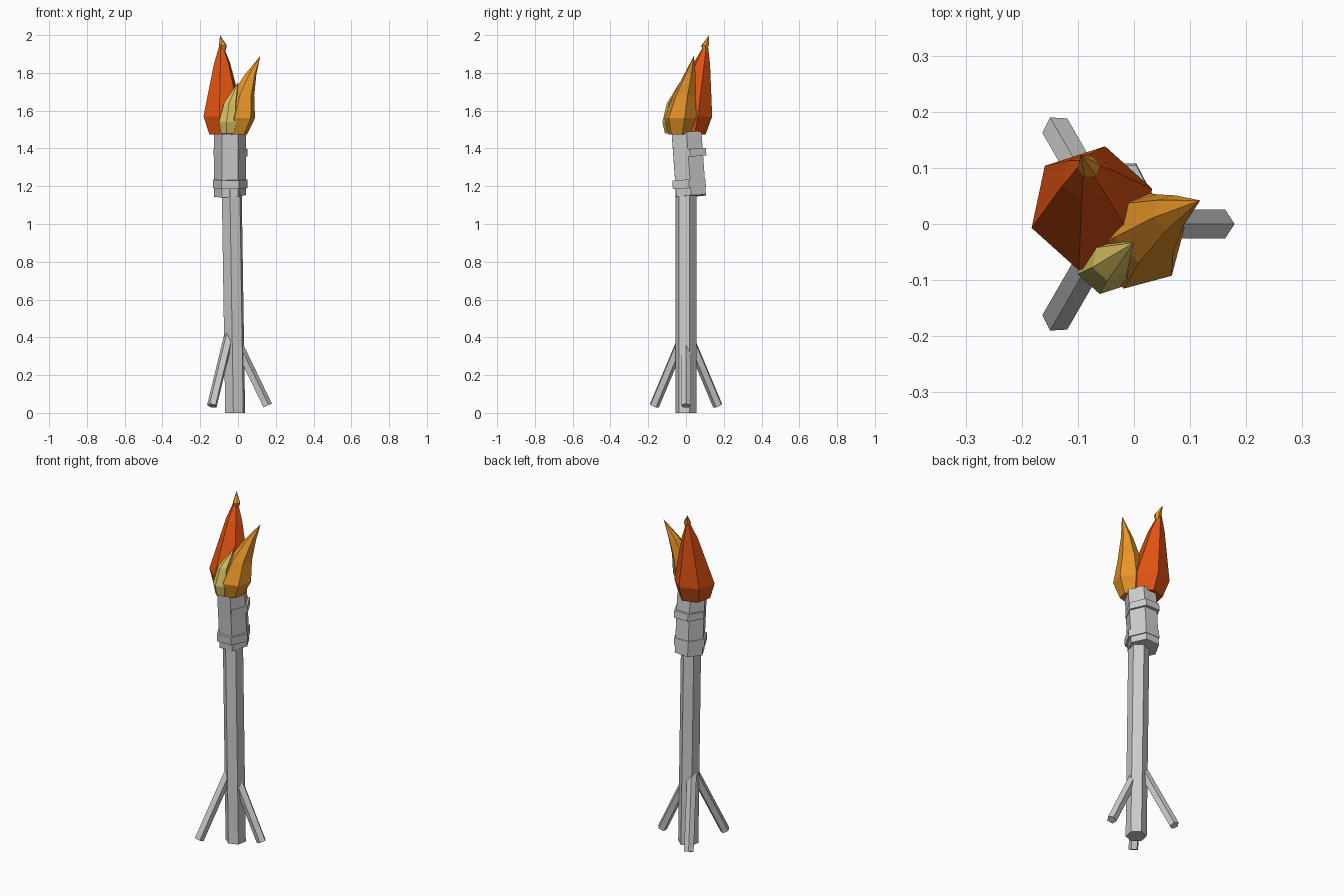
import bpy, bmesh
from math import sin, cos, radians
from mathutils import Vector

cube = bpy.data.objects.get("Cube")
if cube:
    bpy.data.objects.remove(cube, do_unlink=True)


def material(name, rgb):
    m = bpy.data.materials.new(name)
    m.use_nodes = True
    m.diffuse_color = (*rgb, 1)
    m.node_tree.nodes["Principled BSDF"].inputs["Base Color"].default_value = (*rgb, 1)
    return m


grey = material("pale grey", (0.6, 0.6, 0.6))
red = material("red orange", (0.74, 0.085, 0.006))
orange = material("amber", (0.82, 0.31, 0.022))
yellow = material("straw yellow", (0.72, 0.56, 0.13))


def loft(name, mat, rings, sides=6, turn=0, apex=None, tilt=(0, 0), stretch=1):
    """Stack rings (x, y, z, radius), ending in a flat cap or an apex."""
    bm = bmesh.new()
    loops = []
    for x, y, z, r in rings:
        loop = []
        for i in range(sides):
            a = radians(turn) + radians(360) * i / sides
            dx, dy = r * cos(a), r * sin(a) * stretch
            loop.append(bm.verts.new((x + dx, y + dy, z + dx * tilt[0] + dy * tilt[1])))
        loops.append(loop)
    for low, high in zip(loops, loops[1:]):
        for i in range(sides):
            j = (i + 1) % sides
            bm.faces.new((low[i], low[j], high[j], high[i]))
    bm.faces.new(loops[0][::-1])
    if apex:
        tip = bm.verts.new(apex)
        for i in range(sides):
            bm.faces.new((loops[-1][i], loops[-1][(i + 1) % sides], tip))
    else:
        bm.faces.new(loops[-1])
    bmesh.ops.recalc_face_normals(bm, faces=bm.faces)
    mesh = bpy.data.meshes.new(name)
    bm.to_mesh(mesh)
    bm.free()
    mesh.materials.append(mat)
    ob = bpy.data.objects.new(name, mesh)
    bpy.context.collection.objects.link(ob)
    return ob


# Leaning pole
loft("pole", grey, [(-0.015, 0, 0, 0.056), (-0.035, 0, 1.3, 0.056)], turn=20)

# Three splayed legs
for k, label in enumerate(("left", "back_right", "front_right")):
    a = radians(120 * k)
    out = Vector((cos(a), sin(a), 0))
    hub = Vector((-0.04, 0, 0))
    top = hub + out * 0.01 + Vector((0, 0, 0.42))
    foot = hub + out * 0.195 + Vector((0, 0, 0.038))
    axis = foot - top
    leg = loft("leg_" + label, grey, [(0, 0, 0, 0.027), (0, 0, axis.length, 0.027)], sides=5, turn=18)
    leg.location = top
    leg.rotation_mode = "QUATERNION"
    leg.rotation_quaternion = axis.to_track_quat("Z", "Y")

# Tilted collar with two bands
loft("collar", grey, [(-0.042, 0.027, 1.148, 0.084), (-0.042, 0.003, 1.483, 0.084)],
     tilt=(0.06, 0.07), stretch=1.08)
loft("lower_band", grey, [(-0.041, 0.018, 1.19, 0.092), (-0.041, 0.015, 1.236, 0.092)],
     tilt=(0, 0.06), stretch=1.1)
loft("upper_band", grey, [(-0.041, 0.022, 1.357, 0.09), (-0.041, 0.019, 1.398, 0.09)],
     tilt=(0, 0.06), stretch=1.1)

# Flames
loft("red_flame", red,
     [(-0.068, 0.018, 1.475, 0.088), (-0.075, 0.028, 1.57, 0.113), (-0.084, 0.083, 1.85, 0.045)],
     turn=18, apex=(-0.09, 0.113, 1.975))
loft("orange_flame", orange,
     [(-0.01, -0.035, 1.475, 0.06), (0.005, -0.03, 1.56, 0.088),
      (0.025, -0.008, 1.68, 0.063), (0.066, 0.02, 1.79, 0.032)],
     turn=-45, apex=(0.118, 0.042, 1.89))
loft("yellow_flame", yellow,
     [(-0.052, -0.072, 1.478, 0.04), (-0.05, -0.073, 1.54, 0.053), (-0.04, -0.066, 1.64, 0.036)],
     turn=18, apex=(0.0, -0.033, 1.75))
loft("flame_tip", orange,
     [(-0.077, 0.1, 1.91, 0.01), (-0.08, 0.101, 1.945, 0.021)],
     turn=10, apex=(-0.095, 0.123, 2.0))
